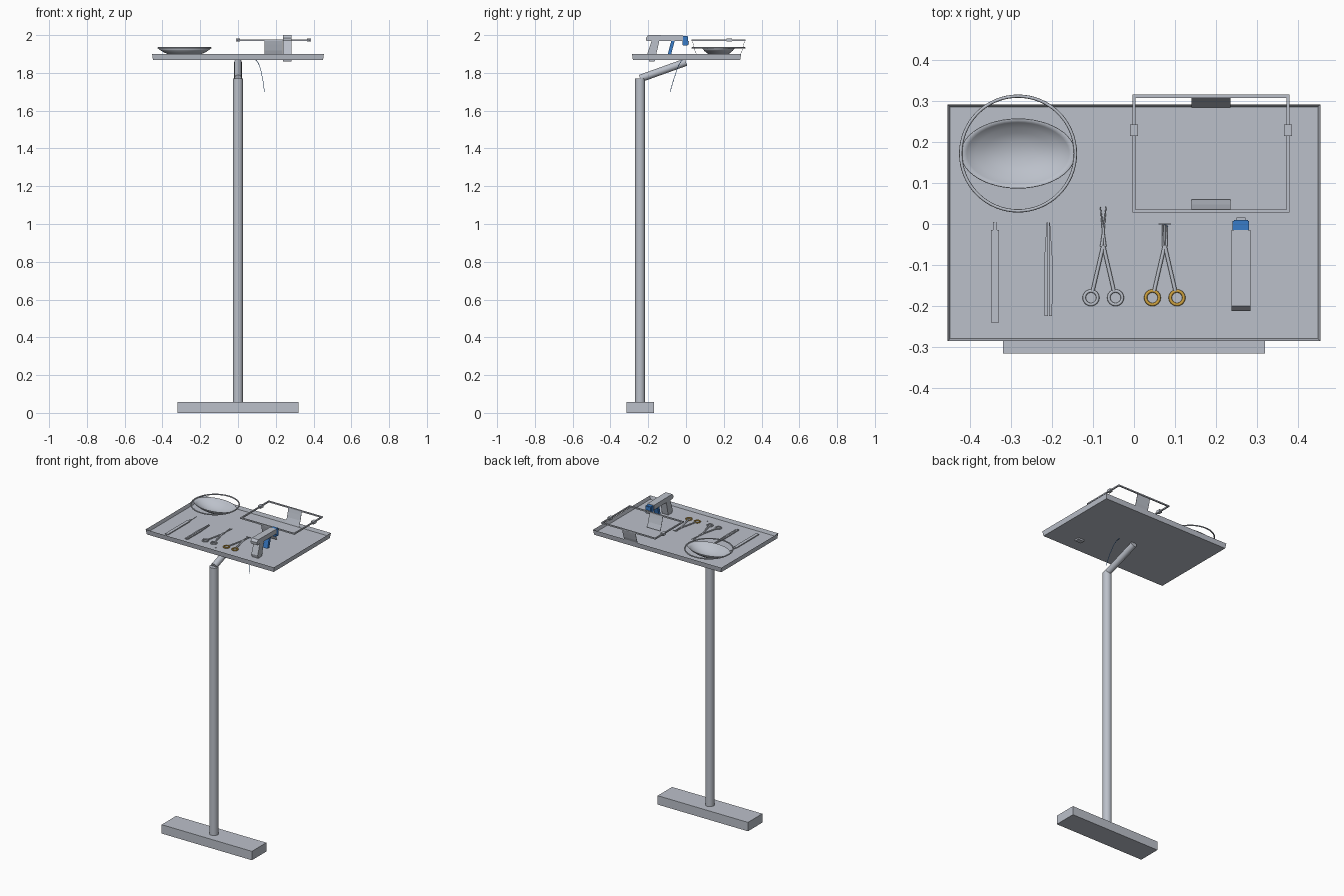
import bpy, bmesh, math
from mathutils import Vector

if "Cube" in bpy.data.objects:
    bpy.data.objects.remove(bpy.data.objects["Cube"])


def material(name, rgb):
    m = bpy.data.materials.new(name)
    m.use_nodes = True
    m.diffuse_color = (*rgb, 1)
    m.node_tree.nodes["Principled BSDF"].inputs["Base Color"].default_value = (*rgb, 1)
    return m


STEEL = material("steel grey", (0.5, 0.53, 0.59))
BLUE = material("plastic blue", (0.04, 0.2, 0.58))
GOLD = material("gold", (0.62, 0.36, 0.05))


def finish(bm, name, mat, smooth=False):
    bmesh.ops.recalc_face_normals(bm, faces=bm.faces)
    mesh = bpy.data.meshes.new(name)
    bm.to_mesh(mesh)
    bm.free()
    ob = bpy.data.objects.new(name, mesh)
    bpy.context.collection.objects.link(ob)
    mesh.materials.append(mat)
    if smooth:
        bpy.ops.object.select_all(action='DESELECT')
        ob.select_set(True)
        bpy.context.view_layer.objects.active = ob
        bpy.ops.object.shade_smooth_by_angle(angle=math.radians(35))
    return ob


def box(name, x, y, z, mat=STEEL, bevel=0):
    """Box given by its (low, high) range on each axis."""
    bm = bmesh.new()
    bmesh.ops.create_cube(bm, size=1)
    for v in bm.verts:
        v.co = [r[0] + (c + 0.5) * (r[1] - r[0]) for c, r in zip(v.co, (x, y, z))]
    if bevel:
        bmesh.ops.bevel(bm, geom=bm.edges[:], offset=bevel, segments=2, affect='EDGES')
    return finish(bm, name, mat)


def rod(name, a, b, r1, r2=None, mat=STEEL, sides=12):
    """Round bar from a to b, tapered when r2 is given."""
    a, b = Vector(a), Vector(b)
    bm = bmesh.new()
    bmesh.ops.create_cone(bm, cap_ends=True, segments=sides, radius1=r1,
                          radius2=r1 if r2 is None else r2, depth=(b - a).length)
    turn = Vector((0, 0, 1)).rotation_difference(b - a)
    for v in bm.verts:
        v.co = turn @ v.co + (a + b) / 2
    return finish(bm, name, mat, True)


def prism(name, outline, low, high, axis, mat=STEEL):
    """Extrude an outline along x (outline in y, z) or z (outline in x, y)."""
    bm = bmesh.new()
    place = (lambda p, d: (d, *p)) if axis == 'x' else (lambda p, d: (*p, d))
    ends = [[bm.verts.new(place(p, d)) for p in outline] for d in (low, high)]
    bm.faces.new(ends[0])
    bm.faces.new(ends[1])
    n = len(outline)
    for i in range(n):
        j = (i + 1) % n
        bm.faces.new((ends[0][i], ends[0][j], ends[1][j], ends[1][i]))
    return finish(bm, name, mat)


def ring(name, centre, major, minor, mat=STEEL, count=32):
    bpy.ops.mesh.primitive_torus_add(location=centre, major_radius=major, minor_radius=minor,
                                     major_segments=count, minor_segments=8)
    ob = bpy.context.object
    ob.name = name
    ob.data.materials.append(mat)
    bpy.ops.object.shade_smooth_by_angle(angle=math.radians(60))
    return ob


# Stand
box("base", (-0.32, 0.32), (-0.316, -0.17), (0, 0.057))
rod("pole", (0, -0.243, 0.05), (0, -0.243, 1.77), 0.027, sides=24)
rod("support_arm", (0, -0.243, 1.77), (0, 0, 1.857), 0.02, sides=24)

# Tray with slightly flared sides and a sunken floor
bm = bmesh.new()
bmesh.ops.create_cube(bm, size=2)
for v in bm.verts:
    flare = 0.455 if v.co.z > 0 else 0.45
    v.co = (v.co.x * flare, v.co.y * (flare - 0.166) + 0.003, 1.885 + v.co.z * 0.016)
top = max(bm.faces, key=lambda f: f.calc_center_median().z)
bmesh.ops.inset_region(bm, faces=[top], thickness=0.009)
for v in top.verts:
    v.co.z = 1.88
finish(bm, "tray", STEEL)

# Oval basin under a round rim
BX, BY = -0.283, 0.172
bm = bmesh.new()
loops = []
for s, z in ((0.35, 1.886), (0.6, 1.9), (0.75, 1.908), (0.9, 1.92), (1, 1.931)):
    loops.append([bm.verts.new((BX + 0.139 * s * math.cos(t), BY + 0.084 * s * math.sin(t), z))
                  for t in (math.tau * i / 48 for i in range(48))])
bm.faces.new(loops[0])
for lo, hi in zip(loops, loops[1:]):
    for i in range(48):
        j = (i + 1) % 48
        bm.faces.new((lo[i], lo[j], hi[j], hi[i]))
basin = finish(bm, "basin", STEEL, True)
shell = basin.modifiers.new("shell", 'SOLIDIFY')
shell.thickness = 0.002
ring("basin_rim", (BX, BY, 1.932), 0.14, 0.004, count=64)

# Retractor: rectangular frame, slider blocks and two curved blades
X0, X1, Y0, Y1, FZ = 0.0, 0.376, 0.032, 0.312, 1.974
T = 0.004
for name, y in (("front", Y0), ("back", Y1)):
    box("frame_" + name, (X0 - T, X1 + T), (y - T, y + T), (FZ - T, FZ + T))
    d = 1 if name == "front" else -1
    bend = [(0, 0), (0.006, -0.025), (0.014, -0.055), (0.026, -0.086)]
    outer = [(y + d * p, FZ + q) for p, q in bend]
    inner = [(p + d * 0.002, q) for p, q in reversed(outer)]
    prism("retractor_blade_" + name, outer + inner, 0.14, 0.235, 'x')
for name, x in (("right", X0), ("left", X1)):
    box("frame_" + name, (x - T, x + T), (Y0, Y1), (FZ - T, FZ + T))
    box("slider_" + name, (x - 0.01, x + 0.01), (0.215, 0.243), (FZ - 0.008, FZ + 0.008))

Z = 1.884  # height of the tools lying on the tray

# Scalpel
box("scalpel_handle", (-0.349, -0.329), (-0.24, -0.015), (1.878, 1.886))
box("scalpel_neck", (-0.344, -0.334), (-0.015, 0.005), (1.878, 1.885))
prism("scalpel_blade", [(-0.341, 0.005), (-0.336, 0.005), (-0.338, 0.06)], 1.879, 1.882, 'z')

# Tweezers: two mirrored prongs joined at the near end
for side, s in (("right", -1), ("left", 1)):
    shape = [(0.001, -0.225), (0.009, -0.225), (0.011, -0.1), (0.004, 0.004),
             (0.001, 0.004), (0.002, -0.06), (0.001, -0.16)]
    prism("tweezer_prong_" + side, [(-0.209 + s * x, y) for x, y in shape], 1.878, 1.886, 'z')


# Ring-handled tools
def handles(name, cx, ring_mat):
    for side, s in (("right", -1), ("left", 1)):
        ring(f"{name}_ring_{side}", (cx + s * 0.03, -0.18, Z), 0.0165, 0.004, ring_mat)
        rod(f"{name}_arm_{side}", (cx + s * 0.026, -0.164, Z), (cx, -0.052, Z), 0.0045)


handles("scissors", -0.075, STEEL)
handles("needle_holder", 0.075, GOLD)
for side, s in (("right", -1), ("left", 1)):
    rod("scissor_blade_" + side, (-0.075 - s * 0.004, -0.055, Z),
        (-0.075 + s * 0.007, 0.042, Z), 0.004, 0.001)
    rod("needle_holder_jaw_" + side, (0.075 + s * 0.004, -0.055, Z),
        (0.075 + s * 0.004, 0, Z), 0.003, 0.002)
rod("needle_holder_tip", (0.06, 0, Z), (0.09, 0, Z), 0.0015)
box("small_needle", (-0.006, 0.006), (-0.223, -0.221), (1.878, 1.882))

# Blue thread hanging below the tray
curve = bpy.data.curves.new("thread", 'CURVE')
curve.dimensions = '3D'
curve.bevel_depth = 0.0014
curve.bevel_resolution = 1
path = [(0.075, 0, 1.885), (0.105, -0.03, 1.855), (0.128, -0.06, 1.78), (0.14, -0.084, 1.7)]
spline = curve.splines.new('BEZIER')
spline.bezier_points.add(len(path) - 1)
for point, co in zip(spline.bezier_points, path):
    point.co = co
    point.handle_left_type = point.handle_right_type = 'AUTO'
curve.materials.append(BLUE)
bpy.context.collection.objects.link(bpy.data.objects.new("thread", curve))

# Skin stapler: body, nose, slanted grip and trigger
body = [(-0.21, 1.968), (-0.015, 1.968), (-0.015, 1.998), (-0.2, 2.0), (-0.212, 1.985)]
prism("stapler_body", body, 0.238, 0.284, 'x')
box("stapler_nose", (0.241, 0.281), (-0.018, 0.01), (1.945, 1.996), BLUE, bevel=0.003)
box("stapler_tip", (0.25, 0.272), (0.008, 0.016), (1.95, 1.97))
grip = [(-0.18, 1.975), (-0.14, 1.975), (-0.157, 1.9), (-0.166, 1.86), (-0.195, 1.86),
        (-0.205, 1.9)]
prism("stapler_grip", grip, 0.239, 0.283, 'x')
trigger = [(-0.078, 1.97), (-0.06, 1.97), (-0.078, 1.9), (-0.096, 1.9)]
prism("stapler_trigger", trigger, 0.245, 0.277, 'x', BLUE)
